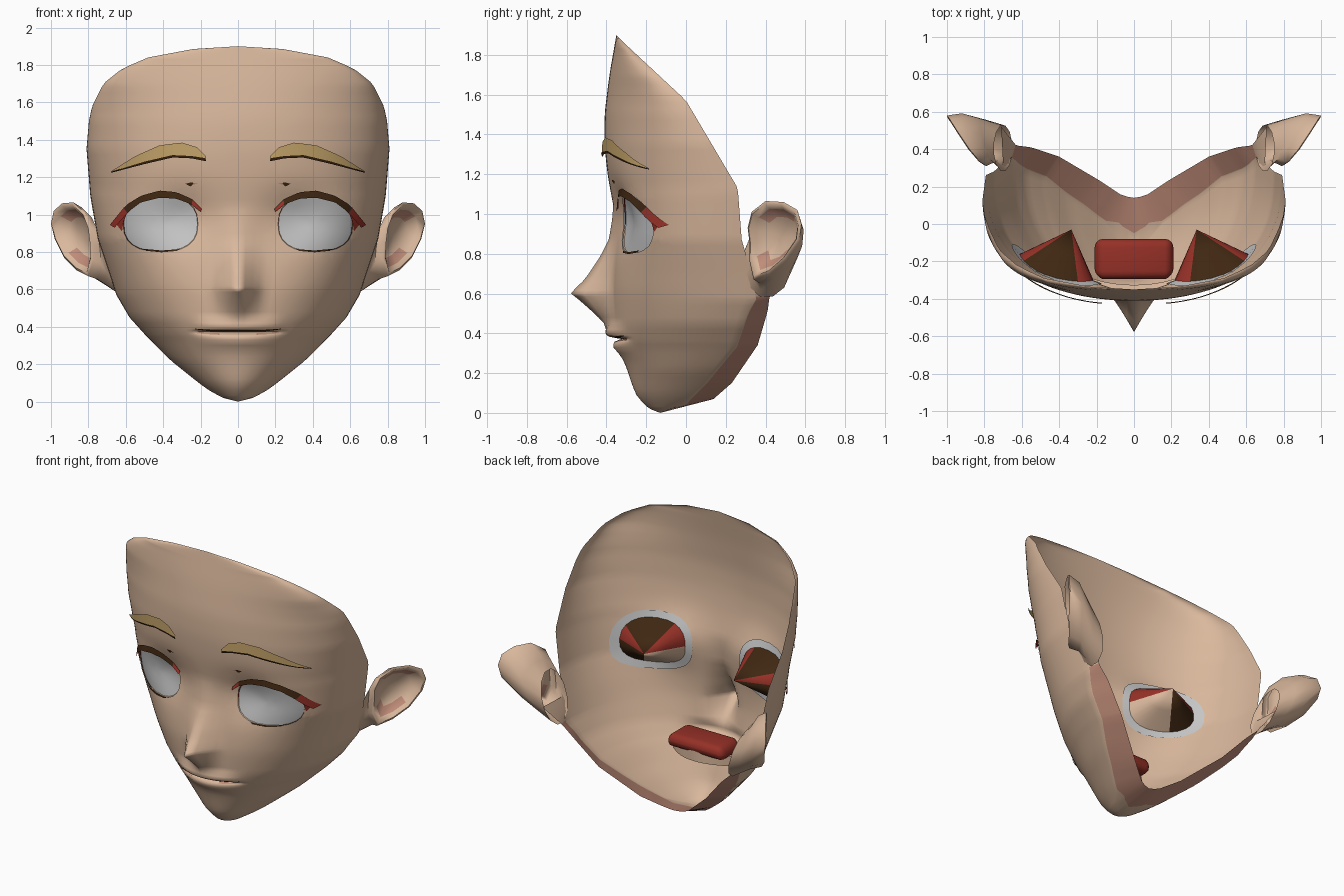
import bpy, bmesh, math
from mathutils import Vector

if "Cube" in bpy.data.objects:
    bpy.data.objects.remove(bpy.data.objects["Cube"])


def mat(name, rgb):
    m = bpy.data.materials.new(name)
    m.diffuse_color = (*rgb, 1)
    m.use_nodes = True
    m.node_tree.nodes["Principled BSDF"].inputs["Base Color"].default_value = m.diffuse_color
    return m


SKIN = mat("skin", (0.70, 0.48, 0.335))
PINK = mat("shaded_skin", (0.53, 0.265, 0.19))
WHITE = mat("eye_white", (0.57, 0.57, 0.57))
BROWN = mat("dark_brown", (0.05, 0.02, 0.006))
RED = mat("deep_red", (0.30, 0.03, 0.02))
GOLD = mat("brow_gold", (0.54, 0.36, 0.14))


def lerp(table, v):
    for (a, p), (b, q) in zip(table, table[1:]):
        if v <= b:
            return p + (q - p) * max(0, (v - a) / (b - a))
    return table[-1][1]


def soft(table, v, r=.05):
    """Table value with rounded corners, exact at the chin and top."""
    r = min(r, v, max(1.9 - v, 0))
    return sum(lerp(table, v + r * k / 3) for k in range(-3, 4)) / 7


def finish(name, bm, mats, mirror=True, angle=50):
    bmesh.ops.remove_doubles(bm, verts=bm.verts, dist=.0004)
    bmesh.ops.recalc_face_normals(bm, faces=bm.faces)
    me = bpy.data.meshes.new(name)
    bm.to_mesh(me)
    bm.free()
    ob = bpy.data.objects.new(name, me)
    bpy.context.collection.objects.link(ob)
    for m in mats:
        me.materials.append(m)
    bpy.ops.object.select_all(action='DESELECT')
    bpy.context.view_layer.objects.active = ob
    ob.select_set(True)
    bpy.ops.object.shade_smooth_by_angle(angle=math.radians(angle))
    if mirror:
        mod = ob.modifiers.new("mirror", 'MIRROR')
        mod.use_mirror_merge = True
        mod.merge_threshold = 0.0005
        bpy.ops.object.modifier_move_to_index(modifier="mirror", index=0)
    return ob


def grid(bm, rows, rule=lambda i, j: 0, closed=False):
    vs = [[bm.verts.new(p) for p in r] for r in rows]
    for i in range(len(vs) - 1):
        n = len(vs[i])
        for j in range(n if closed else n - 1):
            k = (j + 1) % n
            f = bm.faces.new((vs[i][j], vs[i][k], vs[i + 1][k], vs[i + 1][j]))
            f.material_index = rule(i, j)


# Face profile tables, all by height z
WIDTH = [(0, 0), (.02, .08), (.05, .14), (.1, .21), (.22, .36), (.35, .49), (.45, .58),
         (.57, .65), (.87, .75), (1.1, .79), (1.35, .81), (1.5, .797), (1.58, .78), (1.7, .72),
         (1.78, .62), (1.84, .48), (1.885, .24), (1.9, 0)]
SIDE_Y = [(0, -.13), (.05, 0), (.15, .1), (.33, .25), (.5, .31), (.57, .35), (.7, .33),
          (.87, .28), (1.13, .26), (1.57, 0), (1.84, -.29), (1.9, -.35)]
FRONT_Y = [(0, -.13), (.03, -.21), (.08, -.25), (.17, -.28), (.26, -.31), (.32, -.345), (.4, -.37),
           (.6, -.38), (.85, -.36), (1, -.36), (1.2, -.395), (1.35, -.41), (1.5, -.41),
           (1.7, -.385), (1.9, -.35)]
NOSE = [(.42, 0), (.45, .04), (.49, .075), (.56, .15), (.6, .2), (.63, .175), (.67, .135),
        (.78, .07), (.87, .03), (1.05, 0)]
LIPS = [(.28, 0), (.33, -.02), (.355, -.01), (.372, .035), (.386, -.03), (.41, -.045), (.45, 0)]
POWER = [(0, 1.9), (.4, 2.0), (.65, 2.3), (.95, 2.5), (1.2, 2.35), (1.4, 2.1), (1.9, 2)]


def surf(x, z):
    """Depth of the face surface at x, z."""
    w, n = max(lerp(WIDTH, z), 1e-4), soft(POWER, z, .12)
    s = min(abs(x) / w, 1)
    ys = lerp(SIDE_Y, z)
    y = ys + (soft(FRONT_Y, z) - ys) * (1 - s ** n) ** (1 / n)
    y -= lerp(NOSE, z) * max(0, 1 - abs(x) / .14) ** 1.25
    y += lerp(LIPS, z) * max(0, 1 - (x / .25) ** 2)
    return y + .05 * math.exp(-((x - .3) / .17) ** 2 - ((z - .98) / .15) ** 2)


# Eye opening outline
EX, EZ, N = .414, .95, 24


def eye_ring(a, b):
    pts = []
    for i in range(N):
        c, s = math.cos(math.tau * i / N), math.sin(math.tau * i / N)
        f = lambda v: math.copysign(abs(v) ** (2 / 2.5), v)
        pts.append((EX + a * f(c), EZ + b * f(s)))
    return pts


HOLE = eye_ring(.2, .148)

# Face shell with the jaw underside strip, flaring to the ear at its top
zs = sorted({round(.03 * i, 3) for i in range(64)} |
            {.01, .02, .345, .358, .366, .372, .379, .386, .4, .585, .615, 1.84, 1.86, 1.885, 1.9})
C = 28
rows = []
for z in zs:
    w = lerp(WIDTH, z)
    xs = [w * math.sin(math.pi / 2 * j / C) for j in range(C + 1)]
    rows.append([(x, surf(x, z) if w > 0 else lerp(SIDE_Y, z), z) for x in xs])
bm = bmesh.new()
grid(bm, rows)
BX = [(0, 0), (.05, .06), (.15, .18), (.33, .4), (.5, .55), (.58, .63), (.72, .71)]
BY = [(0, .14), (.05, .15), (.15, .23), (.33, .36), (.5, .41), (.58, .42), (.72, .52)]
BZ = [(0, .07), (.05, .08), (.15, .15), (.33, .34), (.5, .51), (.58, .585), (.72, .72)]
strip, heights = [], [v for v in zs if v <= .725]
for z in heights:
    jaw = Vector((lerp(WIDTH, z), lerp(SIDE_Y, z), z))
    back = Vector((lerp(BX, z), lerp(BY, z), lerp(BZ, z)))
    strip.append([jaw, jaw.lerp(back, .3 if z < .06 else .05), back])
grid(bm, strip, lambda i, j: j if heights[i] < .58 else 0)
bmesh.ops.remove_doubles(bm, verts=bm.verts, dist=.0004)
edges = list(zip(HOLE, HOLE[1:] + HOLE[:1]))
for (x0, z0), (x1, z1) in edges:
    fs = [f for f in bm.faces if abs(f.calc_center_median().x - EX) < .235
          and abs(f.calc_center_median().z - EZ) < .185]
    geom = set(fs) | {e for f in fs for e in f.edges} | {v for f in fs for v in f.verts}
    bmesh.ops.bisect_plane(bm, geom=list(geom), plane_co=(x0, 0, z0),
                           plane_no=(z1 - z0, 0, x0 - x1), dist=1e-5)
inside = []
for f in bm.faces:
    c = f.calc_center_median()
    if all((c.x - a[0]) * (b[1] - a[1]) - (c.z - a[1]) * (b[0] - a[0]) < 1e-6 for a, b in edges):
        inside.append(f)
bmesh.ops.delete(bm, geom=inside, context='FACES')
finish("face_shell", bm, [SKIN, PINK])

# Eye whites, slightly behind the openings
bm = bmesh.new()
grid(bm, [[(x, surf(x, z) + .009, z) for x, z in eye_ring(.24 * k, .19 * k)]
          for k in (1, .8, .6, .4, .2, 0)], closed=True)
finish("eye_white", bm, [WHITE])


# Eye sockets tapering back behind the whites
def socket_rule(i, j):
    a = 360 * (j + .5) / N
    if 175 < a < 285:
        return 2
    return 1 if 5 < a < 35 or 125 < a < 176 else 0


apex = Vector((.335, -.03, .97))
bm = bmesh.new()
grid(bm, [[Vector((x, surf(x, z) + .004, z)).lerp(apex, k) for x, z in HOLE] for k in (0, .5, 1)],
     socket_rule, closed=True)
finish("eye_socket", bm, [BROWN, RED, SKIN])


# Ribbons that follow the face: lashes, brows and mouth line
def ribbon(name, top, low, mats, off_top, off_low, rule=lambda t: 0, n=20):
    bm = bmesh.new()
    a, b = [], []
    for i in range(n + 1):
        t = i / n
        xt = top[0][0] + (top[-1][0] - top[0][0]) * t
        xl = low[0][0] + (low[-1][0] - low[0][0]) * t
        zt, zl = lerp(top, xt), lerp(low, xl)
        a.append((xt, surf(xt, zt) - off_top, zt))
        b.append((xl, surf(xl, zl) - off_low, zl))
    grid(bm, [a, b], lambda i, j: rule((j + .5) / n))
    finish(name, bm, mats)


ribbon("upper_lash", [(.195, 1.03), (.25, 1.085), (.33, 1.12), (.42, 1.128), (.52, 1.1), (.6, 1.05), (.685, .945)],
       [(.2, 1.015), (.25, 1.055), (.33, 1.085), (.42, 1.09), (.52, 1.065), (.58, 1.02), (.66, .93)],
       [BROWN, RED], .012, .03, lambda t: int(t < .1 or t > .84))
ribbon("outer_lash", [(.58, 1.04), (.62, 1.01), (.66, .96)], [(.6, .99), (.613, .96), (.62, .91)],
       [RED], .01, .005, n=6)
ribbon("lower_lash", [(.31, .815), (.41, .808), (.51, .817)], [(.33, .805), (.41, .798), (.49, .806)],
       [BROWN], .006, .008, n=8)
ribbon("lid_crease", [(.215, 1.165), (.25, 1.172), (.28, 1.165)], [(.24, 1.16), (.255, 1.15), (.265, 1.155)],
       [BROWN, PINK], .006, .006, lambda t: int(t < .3), n=6)
BROW_LOW = [(.175, 1.302), (.25, 1.313), (.35, 1.318), (.5, 1.283), (.68, 1.228)]
ribbon("brow", [(.17, 1.31), (.22, 1.36), (.3, 1.385), (.42, 1.37), (.55, 1.312), (.68, 1.23)],
       BROW_LOW, [GOLD], .026, .03)
ribbon("brow_edge", BROW_LOW, [(.17, 1.285), (.25, 1.301), (.35, 1.305), (.5, 1.27), (.68, 1.223)],
       [BROWN], .03, .026)
ribbon("mouth_line", [(0, .383), (.15, .384), (.23, .39)], [(0, .374), (.15, .376), (.23, .386)],
       [BROWN], .006, .006)
ribbon("lip_tint", [(.1, .366), (.22, .369)], [(.1, .357), (.22, .364)], [PINK], .005, .005, n=8)

# Mouth cavity: arched red roof and the band below it
bm = bmesh.new()
bmesh.ops.create_cube(bm, size=1)
for v in bm.verts:
    v.co = Vector((v.co.x * .42, v.co.y * .22 - .19, v.co.z * .09 + .42))
bmesh.ops.bevel(bm, geom=bm.edges[:], offset=.044, segments=4, profile=.5, affect='EDGES')
for v in bm.verts:
    bend = (v.co.x / .21) ** 2
    v.co.z -= .025 * bend
    v.co.y += (.04 * bend - .02) * max(0, -v.co.y - .15) / .15
finish("mouth_cavity", bm, [RED], mirror=False)
bm = bmesh.new()
grid(bm, [[(.24 * t / 8, -.085 - .125 * (t / 8) ** 2, z - .02 * (t / 8) ** 2) for t in range(-8, 9)]
          for z in (.385, .315)])
finish("mouth_band", bm, [SKIN], mirror=False)

# Ears: bowl, rim and back
RIM = [Vector(p) for p in (
    (.79, .31, .93), (.82, .33, 1.01), (.88, .40, 1.065), (.94, .49, 1.06), (.985, .56, 1.02),
    (1.0, .58, .95), (.98, .57, .87), (.93, .50, .77), (.86, .42, .70), (.80, .34, .67),
    (.775, .32, .76), (.78, .32, .85))]
mid = sum(RIM, Vector()) / len(RIM)
push = Vector((-.045, .045, 0))
back = []
for i in range(12):
    a = math.radians(165 - 30 * i)
    s, c = math.sin(a), -math.cos(a)
    back.append(Vector((.70 + .05 * s, .405 - .125 * c, .75 + .17 * s)))
ear = [[mid + push for p in RIM], [mid.lerp(p, .55) + push for p in RIM],
       [mid.lerp(p, .78) + push * .3 for p in RIM], [mid.lerp(p, .92) - push * .1 for p in RIM], RIM,
       [p.lerp(q, .2) + push * .5 for p, q in zip(RIM, back)],
       [p.lerp(q, .6) + push * .3 for p, q in zip(RIM, back)], back]
bm = bmesh.new()
grid(bm, ear, lambda i, j: int(i == 1 and j in (1, 2, 3, 7, 8, 9)), closed=True)
finish("ear", bm, [SKIN, PINK], angle=70)
